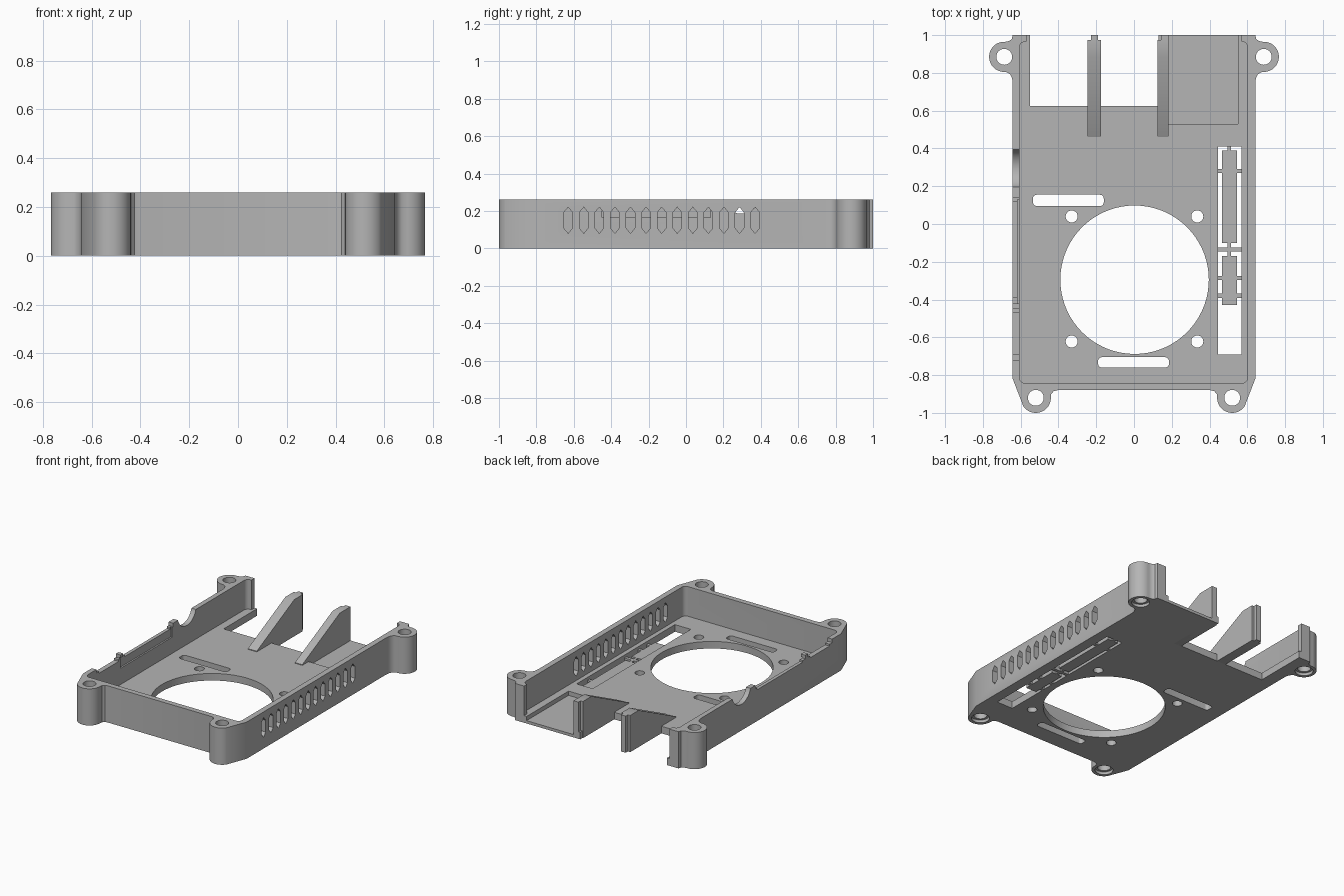
import bpy, bmesh
from math import cos, sin, radians

if "Cube" in bpy.data.objects:
    bpy.data.objects.remove(bpy.data.objects["Cube"], do_unlink=True)

H, FLOOR = 0.26, 0.05
grey = bpy.data.materials.new("plain grey")
grey.use_nodes = True
grey.diffuse_color = (0.46, 0.46, 0.46, 1)
grey.node_tree.nodes["Principled BSDF"].inputs["Base Color"].default_value = (0.46, 0.46, 0.46, 1)


def prism(name, pts, lo, hi, axis="z"):
    """Extrude a 2D outline along z, or a (y, z) outline along x."""
    place = (lambda u, v, w: (u, v, w)) if axis == "z" else (lambda u, v, w: (w, u, v))
    bm = bmesh.new()
    rings = [[bm.verts.new(place(u, v, w)) for u, v in pts] for w in (lo, hi)]
    n = len(pts)
    for ring in rings:
        bm.faces.new(ring)
    for i in range(n):
        j = (i + 1) % n
        bm.faces.new((rings[0][i], rings[0][j], rings[1][j], rings[1][i]))
    bmesh.ops.recalc_face_normals(bm, faces=bm.faces)
    mesh = bpy.data.meshes.new(name)
    bm.to_mesh(mesh)
    bm.free()
    mesh.materials.append(grey)
    ob = bpy.data.objects.new(name, mesh)
    bpy.context.collection.objects.link(ob)
    return ob


def arc(cx, cy, r, a0, a1, n):
    return [(cx + r * cos(radians(a0 + (a1 - a0) * i / n)),
             cy + r * sin(radians(a0 + (a1 - a0) * i / n))) for i in range(n + 1)]


def circle(cx, cy, r, n=32):
    return arc(cx, cy, r, 0, 360, n)[:-1]


def rect(x0, x1, y0, y1):
    return [(x0, y0), (x1, y0), (x1, y1), (x0, y1)]


def rounded(x0, x1, y0, y1, r):
    return (arc(x0 + r, y0 + r, r, 180, 270, 5) + arc(x1 - r, y0 + r, r, 270, 360, 5)
            + arc(x1 - r, y1 - r, r, 0, 90, 5) + arc(x0 + r, y1 - r, r, 90, 180, 5))


def cut(target, pts, lo, hi, axis="z"):
    cutter = prism("cutter", pts, lo, hi, axis)
    cutter.hide_render = True
    mod = target.modifiers.new("cut", "BOOLEAN")
    mod.operation, mod.solver, mod.object = "DIFFERENCE", "EXACT", cutter
    bpy.context.view_layer.update()
    deps = bpy.context.evaluated_depsgraph_get()
    new = bpy.data.meshes.new_from_object(target.evaluated_get(deps))
    target.modifiers.clear()
    target.data = new
    bpy.data.objects.remove(cutter, do_unlink=True)


# Tray outline with four mounting lugs, mirrored left to right
lugs = [(0.52, -0.92), (0.687, 0.885)]
half = [(0.405, -0.88), (0.425, -0.885), (0.438, -0.9)]
half += arc(*lugs[0], 0.08, 180, 325, 16)
half += [(0.642, -0.82), (0.642, 0.74), (0.645, 0.77), (0.656, 0.792), (0.672, 0.803)]
half += arc(*lugs[1], 0.08, -85, 95, 20)
half += [(0.66, 0.969), (0.647, 0.98), (0.642, 1.0)]
tray = prism("tray", half + [(-x, y) for x, y in reversed(half)], 0, H)

# Inside space, open back edge and floor opening
cut(tray, rounded(-0.607, 0.602, -0.842, 0.965, 0.03), FLOOR, 0.4)
cut(tray, rect(-0.57, 0.57, 0.9, 1.1), FLOOR, 0.4)
cut(tray, rect(-0.55, 0.13, 0.625, 1.1), -0.1, 0.4)
# Thinned floor bay at the back
cut(tray, rect(0.182, 0.55, 0.53, 1.1), 0.02, 0.4)

# Lug holes with counterbores underneath
for x, y in lugs:
    for s in (-1, 1):
        cut(tray, circle(s * x, y, 0.042), -0.1, 0.4)
        cut(tray, circle(s * x, y, 0.058), -0.1, 0.02)

# Fan opening, its screw holes and two long slots
cut(tray, circle(0.003, -0.295, 0.393, 72), -0.1, 0.2)
for x in (-0.33, 0.335):
    for y in (-0.622, 0.04):
        cut(tray, circle(x, y, 0.032, 24), -0.1, 0.2)
cut(tray, rounded(-0.535, -0.16, 0.095, 0.155, 0.02), -0.1, 0.2)
cut(tray, rounded(-0.19, 0.185, -0.76, -0.705, 0.02), -0.1, 0.2)

# Pin header window
cut(tray, rect(0.445, 0.57, -0.69, 0.41), -0.1, 0.2)

# Row of pointed vents in the +x wall
for i in range(13):
    y = -0.63 + i * 0.0833
    cut(tray, [(y, 0.08), (y + 0.023, 0.108), (y + 0.023, 0.192), (y, 0.22),
               (y - 0.023, 0.192), (y - 0.023, 0.108)], 0.58, 0.7, "x")

# Round and stepped port notches in the -x wall
cut(tray, circle(0.295, 0.29, 0.105), -0.7, -0.58, "x")
for y0, y1 in ((-0.42, 0.14), (-0.72, -0.45)):
    cut(tray, rect(y0, y1, 0.235, 0.4), -0.7, -0.58, "x")
    cut(tray, rect(y0 + 0.03, y1 - 0.02, 0.222, 0.4), -0.7, -0.58, "x")
cut(tray, rect(-0.45, 0.13, 0.165, 0.24), -0.618, -0.58, "x")

parts = [tray]

# Label plates and their bridges inside the header window
bars = {"header_plate_long": (0.465, 0.545, -0.1, 0.39),
        "header_plate_short": (0.465, 0.545, -0.43, -0.17),
        "header_spine_back": (0.496, 0.514, 0.385, 0.415),
        "header_spine_middle": (0.496, 0.514, -0.175, -0.095)}
for i, y in enumerate((0.28, -0.135, -0.285, -0.38)):
    bars[f"header_bridge_{i + 1}"] = (0.44, 0.575, y - 0.011, y + 0.011)
for name, b in bars.items():
    parts.append(prism(name, rect(*b), 0.0, 0.03))

# Sloping fins between the back ports, each ending in a narrow tongue
for name, x0, x1, t0, t1 in (("fin_middle", -0.245, -0.175, -0.227, -0.19),
                             ("fin_side", 0.125, 0.182, 0.143, 0.182)):
    parts.append(prism(name, [(0.46, 0.04), (0.62, 0.0), (0.975, 0.0), (0.975, H),
                              (0.88, H), (0.46, FLOOR + 0.005)], x0, x1, "x"))
    parts.append(prism(name + "_tongue", rect(0.97, 1.0, 0.0, H), t0, t1, "x"))

# Smooth the curved walls, keep edges sharp
bpy.ops.object.select_all(action="DESELECT")
for ob in parts:
    ob.select_set(True)
bpy.context.view_layer.objects.active = tray
bpy.ops.object.shade_smooth_by_angle(angle=radians(30))
